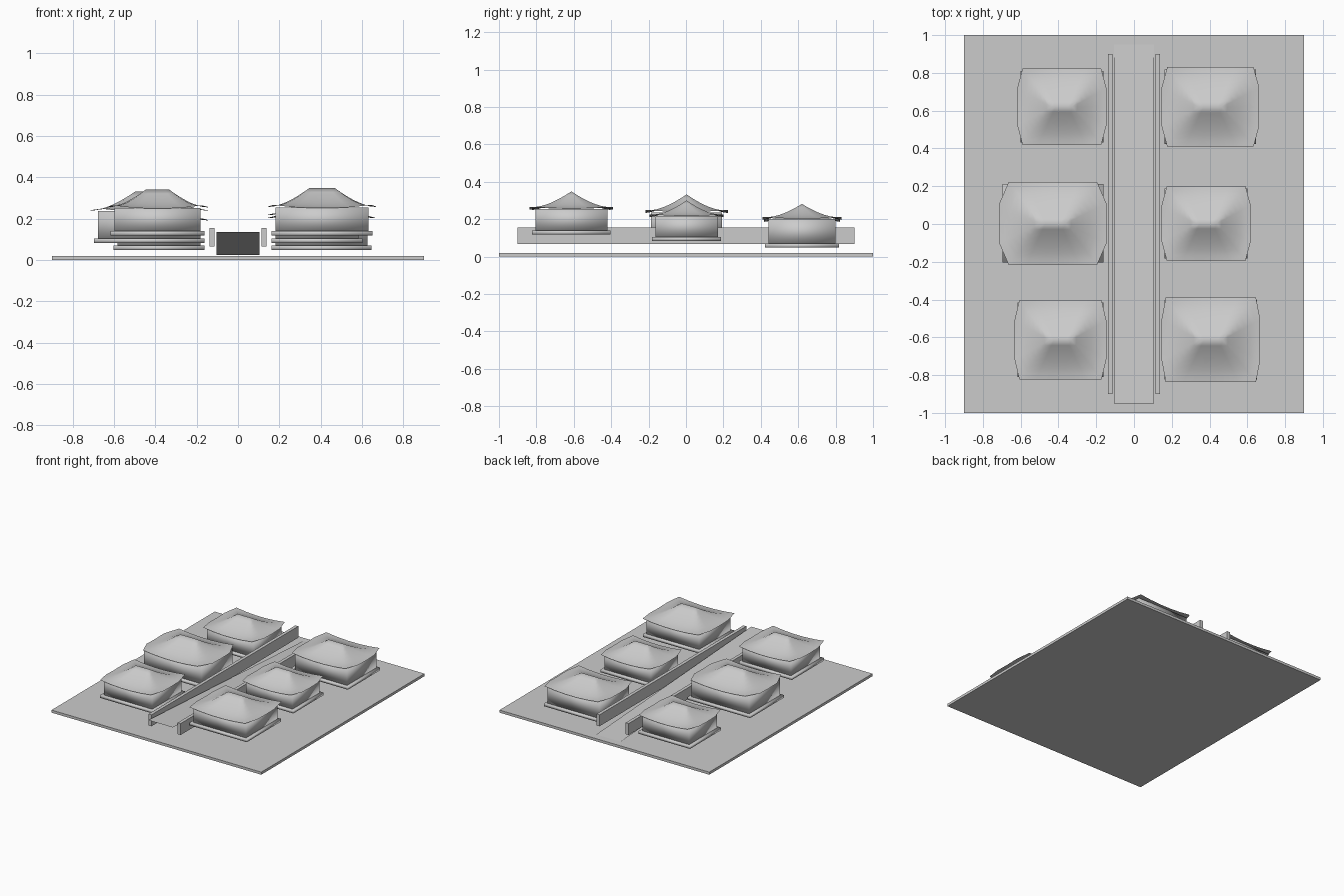
import bpy, bmesh

if "Cube" in bpy.data.objects:
    bpy.data.objects.remove(bpy.data.objects["Cube"])

grey = bpy.data.materials.new("plain grey")
grey.diffuse_color = (0.6, 0.6, 0.6, 1)
grey.use_nodes = True
grey.node_tree.nodes["Principled BSDF"].inputs["Base Color"].default_value = grey.diffuse_color


def make(name, bm, smooth=False):
    me = bpy.data.meshes.new(name)
    bm.to_mesh(me)
    bm.free()
    me.materials.append(grey)
    for p in me.polygons:
        p.use_smooth = smooth
    ob = bpy.data.objects.new(name, me)
    bpy.context.collection.objects.link(ob)
    return ob


def box(name, x0, x1, y0, y1, z0, z1, smooth=False):
    bm = bmesh.new()
    bmesh.ops.create_cube(bm, size=1)
    for v in bm.verts:
        v.co = ((x0, x1)[v.co.x > 0], (y0, y1)[v.co.y > 0], (z0, z1)[v.co.z > 0])
    return make(name, bm, smooth)


def roof(name, cx, cy, hx, hy, z, height, inset):
    """Concave hipped roof: rings run from the lifted eave up to a short ridge."""
    bm = bmesh.new()
    corner = hx - inset
    ridge = hx * 0.235
    # eave outline: long edges, then bulged ends
    xs = [-1, -0.6, -0.2, 0.2, 0.6, 1]
    front = [(corner * u, -hy, abs(u) ** 2) for u in xs]
    end = [(hx, -hy * 0.48, 0.55), (hx, 0, 0.4), (hx, hy * 0.48, 0.55)]
    outline = front + end
    outline += [(-x, -y, l) for x, y, l in outline]
    steps = 7
    rings = []
    for i in range(steps):
        t = i / steps
        ring = []
        for x, y, lift in outline:
            rx = max(-ridge, min(ridge, x * ridge / corner))
            zz = z + height * t ** 1.5 + 0.016 * lift * (1 - t) ** 3
            ring.append(bm.verts.new((cx + x + (rx - x) * t, cy + y * (1 - t), zz)))
        rings.append(ring)
    # ridge line
    rings.append([bm.verts.new((cx + max(-ridge, min(ridge, x * ridge / corner)), cy, z + height))
                  for x, y, l in outline])
    n = len(outline)
    for a, b in zip(rings, rings[1:]):
        for i in range(n):
            j = (i + 1) % n
            bm.faces.new((a[i], a[j], b[j], b[i]))
    bmesh.ops.remove_doubles(bm, verts=bm.verts, dist=0.0005)
    make(name, bm, True)


# ground slab
box("ground_slab", -0.9, 0.9, -1, 1, 0, 0.02)

# sloping street, a thin sheet that falls toward the back
bm = bmesh.new()
bm.faces.new([bm.verts.new(p) for p in ((-0.105, -0.95, 0.135), (0.105, -0.95, 0.135),
                                        (0.105, 0.95, 0.024), (-0.105, 0.95, 0.024))])
make("sloping_street", bm)

# low walls along the street
for side, s in (("left", -1), ("right", 1)):
    x = sorted((s * 0.113, s * 0.138))
    box(side + "_street_wall", x[0], x[1], -0.9, 0.9, 0.066, 0.155)

# houses: name, side, y centre, plinth width, plinth depth, plinth z, eave z, roof height, corner inset
houses = [
    ("front_left", -1, -0.613, 0.455, 0.395, 0.118, 0.248, 0.092, 0.026),
    ("front_right", 1, -0.613, 0.49, 0.42, 0.118, 0.25, 0.098, 0.022),
    ("middle_left", -1, 0.003, 0.535, 0.415, 0.083, 0.232, 0.10, 0.05),
    ("middle_right", 1, 0.003, 0.44, 0.37, 0.083, 0.21, 0.09, 0.028),
    ("back_left", -1, 0.621, 0.44, 0.38, 0.048, 0.185, 0.085, 0.028),
    ("back_right", 1, 0.62, 0.485, 0.395, 0.048, 0.196, 0.085, 0.03),
]
for name, s, cy, w, d, z, eave, rh, inset in houses:
    cx = s * (0.162 + w / 2)
    hx, hy = w / 2, d / 2
    box(name + "_plinth", cx - hx, cx + hx, cy - hy, cy + hy, z, z + 0.021, True)
    bx, by = hx - 0.02, hy - 0.018
    box(name + "_walls", cx - bx, cx + bx, cy - by, cy + by, z + 0.021, eave + 0.004, True)
    roof(name + "_roof", cx, cy, hx + 0.016, hy + 0.013, eave, rh, inset)
